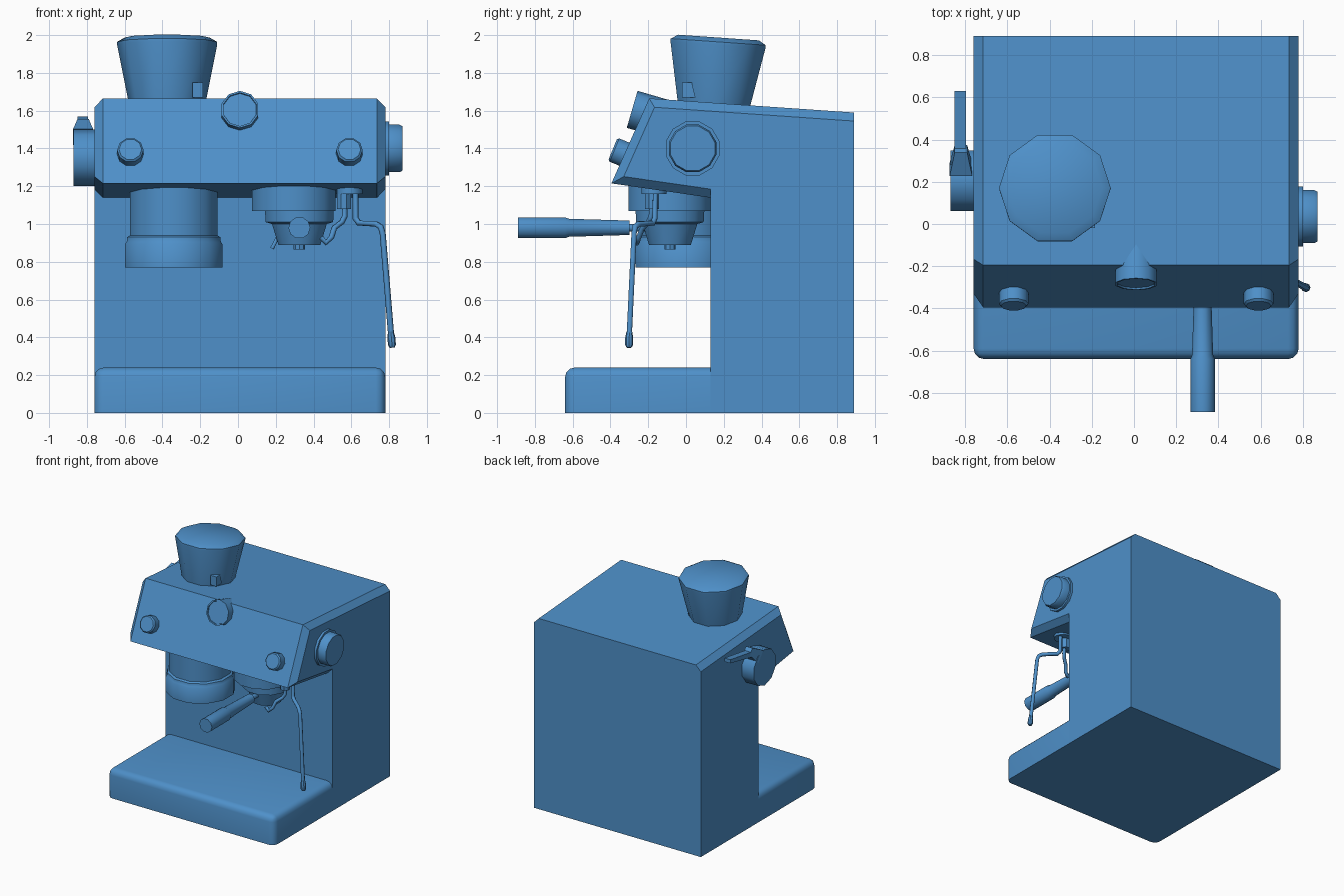
import bpy, bmesh, math
from mathutils import Vector

if "Cube" in bpy.data.objects:
    bpy.data.objects.remove(bpy.data.objects["Cube"])

blue = bpy.data.materials.new("blue_paint")
blue.diffuse_color = (0.077, 0.28, 0.587, 1)
blue.use_nodes = True
blue.node_tree.nodes["Principled BSDF"].inputs["Base Color"].default_value = blue.diffuse_color


def finish(bm, name, smooth):
    bmesh.ops.recalc_face_normals(bm, faces=bm.faces[:])
    me = bpy.data.meshes.new(name)
    bm.to_mesh(me)
    bm.free()
    me.materials.append(blue)
    ob = bpy.data.objects.new(name, me)
    bpy.context.collection.objects.link(ob)
    bpy.ops.object.select_all(action='DESELECT')
    ob.select_set(True)
    bpy.context.view_layer.objects.active = ob
    bpy.ops.object.shade_smooth_by_angle(angle=math.radians(smooth))
    return ob


def lathe(name, origin, axis, profile, sides=10, turn=0.0, smooth=38):
    """Rings of (radius, distance along axis), capped at both ends."""
    bm = bmesh.new()
    w = Vector(axis).normalized()
    u = Vector((1, 0, 0)) if abs(w.x) < 0.9 else Vector((0, 1, 0))
    u = (u - w * u.dot(w)).normalized()
    v = w.cross(u)
    rings = []
    for r, d in profile:
        ring = []
        for i in range(sides):
            a = 2 * math.pi * (i + turn) / sides
            ring.append(bm.verts.new(Vector(origin) + w * d + (u * math.cos(a) + v * math.sin(a)) * r))
        rings.append(ring)
    for a, b in zip(rings, rings[1:]):
        for i in range(sides):
            j = (i + 1) % sides
            bm.faces.new((a[i], a[j], b[j], b[i]))
    bm.faces.new(rings[0][::-1])
    bm.faces.new(rings[-1])
    return finish(bm, name, smooth)


def extrude_x(name, profile, x0, x1, edge_test=None, width=0.0, segments=1):
    """Side profile of (y, z) extruded across x, with the chosen edges bevelled."""
    bm = bmesh.new()
    f = bm.faces.new([bm.verts.new((x0, y, z)) for y, z in profile])
    ext = bmesh.ops.extrude_face_region(bm, geom=[f])['geom']
    bmesh.ops.translate(bm, vec=(x1 - x0, 0, 0), verts=[g for g in ext if isinstance(g, bmesh.types.BMVert)])
    if edge_test is None:
        return finish(bm, name, 25)
    edges = [e for e in bm.edges if edge_test(e.verts[0].co, e.verts[1].co)]
    bmesh.ops.bevel(bm, geom=edges, offset=width, offset_type='OFFSET', segments=segments,
                    profile=0.5, affect='EDGES', clamp_overlap=True)
    return finish(bm, name, 35)


def tube(name, points, radius):
    cu = bpy.data.curves.new(name, 'CURVE')
    cu.dimensions = '3D'
    cu.bevel_depth = radius
    cu.bevel_resolution = 1
    cu.use_fill_caps = True
    cu.materials.append(blue)
    sp = cu.splines.new('POLY')
    sp.points.add(len(points) - 1)
    for pt, p in zip(sp.points, points):
        pt.co = (*p, 1)
    sp.use_smooth = True
    ob = bpy.data.objects.new(name, cu)
    bpy.context.collection.objects.link(ob)
    return ob


X0, X1 = -0.76, 0.78


# Housing: drip base, rear column and overhanging slanted head
def base_edges(a, b):
    top = a.z > 0.2 and b.z > 0.2
    corner = a.y < -0.6 and b.y < -0.6 and abs(a.z - b.z) > 0.1
    return (top and min(a.y, b.y) < -0.6) or corner


def head_edges(a, b):
    return abs(a.x - b.x) < 0.01 and min(a.y, b.y) < 0


extrude_x("drip_base", [(-0.64, 0), (0.13, 0), (0.13, 0.24), (-0.64, 0.24)], X0, X1, base_edges, 0.05, 3)
extrude_x("rear_column", [(0.13, 0), (0.89, 0), (0.89, 1.3), (0.13, 1.3)], X0, X1)
extrude_x("head", [(-0.395, 1.215), (0.16, 1.135), (0.16, 1.3), (0.89, 1.3), (0.89, 1.59), (-0.195, 1.665)],
          X0, X1, head_edges, 0.045, 1)

# Bean hopper with bevelled lid and front tab, leaning with the roof
lathe("bean_hopper", (-0.375, 0.145, 1.6), (0, 0.07, 1),
      [(0.195, 0), (0.265, 0.35), (0.265, 0.365), (0.225, 0.388)])
extrude_x("hopper_tab", [(-0.02, 1.67), (0.05, 1.67), (0.03, 1.75), (-0.02, 1.75)], -0.24, -0.185)

# Gauge and two buttons on the slanted panel
lathe("pressure_gauge", (0.01, -0.045, 1.537), (0, -0.96, 0.28),
      [(0.102, 0.0), (0.102, 0.25), (0.092, 0.25), (0.09, 0.242)], 10, 0.5)
n = Vector((0, -0.925, 0.38))
for name, x in (("left_button", -0.57), ("right_button", 0.59)):
    lathe(name, Vector((x, -0.388, 1.395)) - n * 0.09, n, [(0.07, 0), (0.07, 0.08), (0.06, 0.09)], 10)

# Steam dial on the right side
lathe("steam_dial", (0.75, 0.035, 1.4), (1, 0, 0),
      [(0.147, 0), (0.147, 0.05), (0.13, 0.05), (0.13, 0.105), (0.122, 0.12)], 12, 0.5)

# Grind dial and tapered lever on the left side
lathe("grind_dial", (-0.74, 0.205, 1.35), (-1, 0, 0), [(0.15, 0), (0.15, 0.13)], 10, 0.5)
lathe("lever_root", (-0.82, 0.26, 1.46), (0, 0.8, 0.6), [(0.075, 0), (0.042, 0.12)], 4, 0.5)
extrude_x("lever", [(0.28, 1.47), (0.63, 1.54), (0.63, 1.57), (0.3, 1.52)], -0.85, -0.795)

# Grinder outlet
lathe("grinder_outlet", (-0.34, -0.01, 1.25), (0, 0, -1),
      [(0.24, 0), (0.24, 0.31), (0.255, 0.32), (0.258, 0.345), (0.266, 0.355), (0.266, 0.48)], 12, 0.5)

# Brew group and portafilter
lathe("brew_group", (0.295, -0.085, 1.25), (0, 0, -1), [(0.228, 0), (0.228, 0.18)], 12, 0.5)
lathe("filter_basket", (0.325, -0.085, 1.1), (0, 0, -1),
      [(0.19, 0), (0.185, 0.09), (0.15, 0.1), (0.115, 0.21)], 12, 0.5)
lathe("spout_nut", (0.325, -0.085, 0.9), (0, 0, -1), [(0.03, 0), (0.03, 0.035)], 8)
lathe("filter_handle", (0.325, -0.2, 0.98), (0, -1, 0),
      [(0.02, 0), (0.02, 0.1), (0.04, 0.1), (0.05, 0.42), (0.058, 0.44), (0.058, 0.69)], 10)
tube("left_spout", [(0.27, -0.09, 0.93), (0.21, -0.09, 0.93), (0.18, -0.09, 0.87)], 0.012)

# Hot water spout, steam wand and their bracket
lathe("wand_bracket", (0.59, -0.17, 1.22), (0, 0, -1), [(0.07, 0), (0.07, 0.06)], 10)
lathe("water_spout_collar", (0.56, -0.18, 1.18), (0, 0, -1), [(0.04, 0), (0.04, 0.1)], 8, 0.5)
tube("water_spout", [(0.565, -0.18, 1.1), (0.565, -0.185, 1.04), (0.55, -0.2, 1.01), (0.51, -0.23, 0.98),
                     (0.495, -0.25, 0.93), (0.465, -0.26, 0.9), (0.44, -0.26, 0.93)], 0.015)
tube("steam_wand", [(0.622, -0.16, 1.2), (0.622, -0.165, 1.03), (0.64, -0.175, 1.005), (0.73, -0.25, 1.0),
                    (0.755, -0.27, 0.985), (0.766, -0.275, 0.95), (0.81, -0.3, 0.42)], 0.016)
lathe("wand_tip", (0.809, -0.3, 0.43), (0.09, -0.02, -1), [(0.015, 0), (0.021, 0.03), (0.021, 0.07), (0.013, 0.085)], 8)
